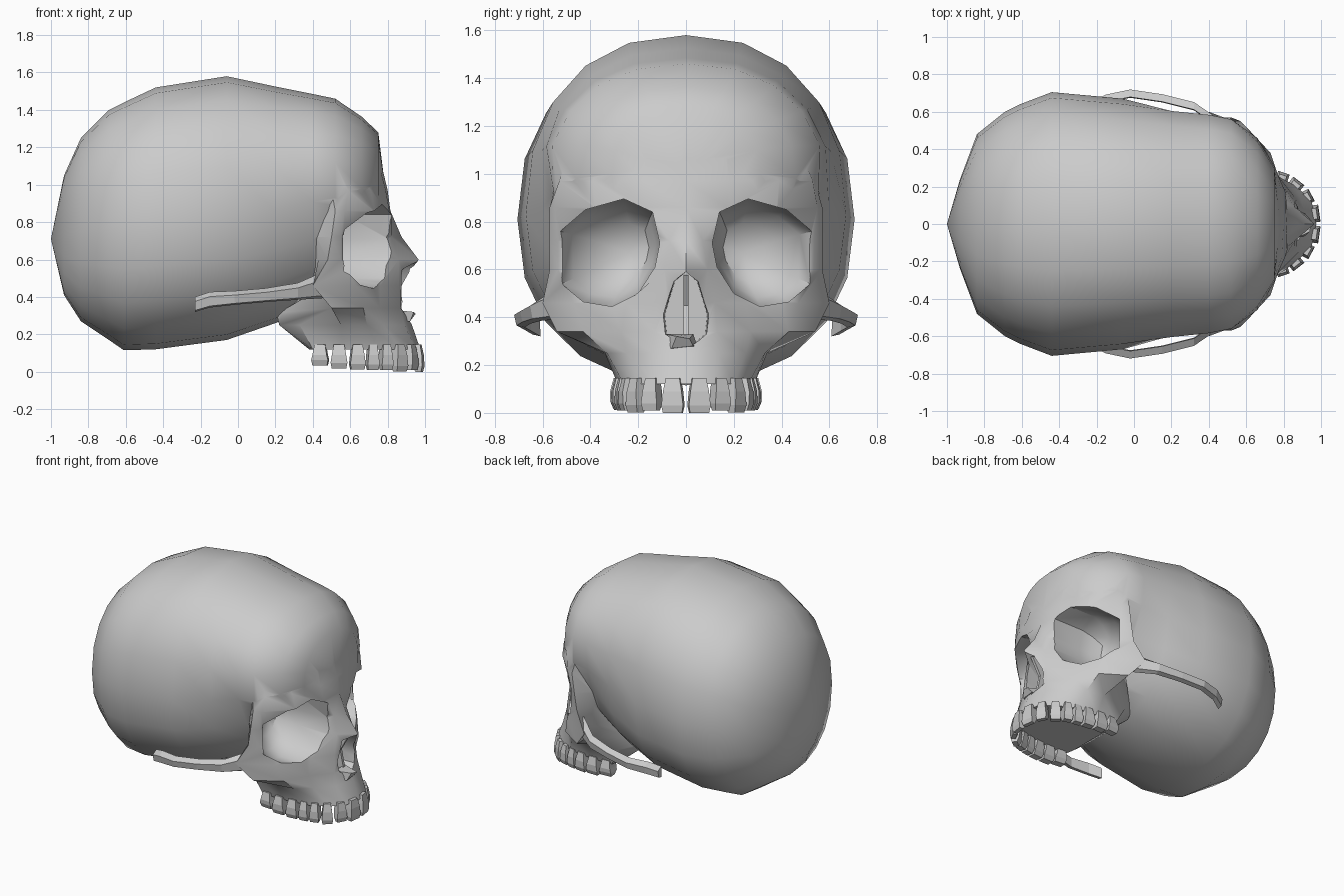
import bpy, bmesh, math
from mathutils import Vector, Matrix

if "Cube" in bpy.data.objects:
    bpy.data.objects.remove(bpy.data.objects["Cube"])


def loft(name, rings):
    """Skin closed rings of equal length; a one-point ring makes a tip."""
    bm = bmesh.new()
    vs = [[bm.verts.new(p) for p in r] for r in rings]
    for a, b in zip(vs, vs[1:]):
        n = max(len(a), len(b))
        for i in range(n):
            j = (i + 1) % n
            if len(a) == 1:
                bm.faces.new((a[0], b[i], b[j]))
            elif len(b) == 1:
                bm.faces.new((a[i], a[j], b[0]))
            else:
                bm.faces.new((a[i], a[j], b[j], b[i]))
    for r in (vs[0], vs[-1]):
        if len(r) > 2:
            bm.faces.new(r)
    bmesh.ops.recalc_face_normals(bm, faces=bm.faces)
    me = bpy.data.meshes.new(name)
    bm.to_mesh(me)
    bm.free()
    ob = bpy.data.objects.new(name, me)
    bpy.context.collection.objects.link(ob)
    return ob


def activate(ob):
    bpy.ops.object.select_all(action='DESELECT')
    ob.select_set(True)
    bpy.context.view_layer.objects.active = ob


def boolean(ob, other, op):
    m = ob.modifiers.new(op.lower(), 'BOOLEAN')
    m.operation, m.object, m.solver = op, other, 'EXACT'
    activate(ob)
    bpy.ops.object.modifier_apply(modifier=m.name)
    bpy.data.objects.remove(other)


# Braincase: x, top, widest height, bottom, half width, temple pinch
stations = [
    (-.93, 1.05, .73, .41, .24, 0), (-.84, 1.25, .75, .27, .48, 0),
    (-.69, 1.40, .78, .17, .60, 0), (-.61, 1.44, .79, .115, .64, 0),
    (-.44, 1.52, .81, .12, .705, 0),
    (-.06, 1.58, .83, .17, .67, 0), (.20, 1.525, .86, .26, .635, .08),
    (.40, 1.485, .91, .34, .61, .19), (.52, 1.46, .93, .50, .585, .19),
    (.66, 1.365, .98, .65, .46, .1), (.75, 1.28, 1.0, .75, .31, 0)]


def section(x, top, mid, bot, w, pinch, n=20):
    pts = []
    for i in range(n):
        a = 2 * math.pi * i / n
        c, s = math.cos(a), math.sin(a)
        y = w * math.copysign(abs(c) ** .88, c)
        z = mid + (top - mid if s > 0 else mid - bot) * math.copysign(abs(s) ** .88, s)
        y *= 1 - pinch * min(1, max(0, (1.18 - .3 * max(0, x) - z) / .35))
        pts.append((x, y, z))
    return pts


skull = loft("cranium", [[(-1, 0, .71)]] + [section(*s) for s in stations] + [[(.785, 0, 1.0)]])

# Face: horizontal half outlines from the midline round the cheek to the back
levels = [
    (1.18, [(.75, 0), (.735, .15), (.65, .32), (.52, .45), (.45, .47), (.3, .4), (.2, .2)]),
    (.97, [(.80, 0), (.79, .18), (.71, .39), (.59, .53), (.50, .54), (.42, .47), (.3, .2)]),
    (.86, [(.815, 0), (.81, .17), (.73, .38), (.57, .55), (.52, .57), (.44, .48), (.3, .2)]),
    (.72, [(.875, 0), (.82, .07), (.75, .18), (.55, .535), (.50, .57), (.42, .47), (.3, .2)]),
    (.60, [(.965, 0), (.86, .09), (.77, .17), (.55, .535), (.48, .57), (.43, .45), (.3, .2)]),
    (.46, [(.90, 0), (.86, .12), (.76, .25), (.63, .47), (.40, .60), (.46, .45), (.3, .2)]),
    (.34, [(.88, 0), (.87, .13), (.76, .27), (.67, .43), (.50, .54), (.50, .42), (.2, .22)]),
    (.25, [(.93, 0), (.89, .14), (.78, .25), (.69, .33), (.55, .34), (.33, .3), (.22, .2)]),
    (.12, [(.975, 0), (.95, .12), (.87, .20), (.75, .26), (.56, .285), (.4, .285), (.38, .18)])]
face = loft("face", [[(x, y, z) for x, y in h] + [(x, -y, z) for x, y in h[:0:-1]]
                     for z, h in levels])
boolean(skull, face, 'UNION')

# Eye sockets: rounded openings narrowing inward
rim = [(.11, .71), (.14, .84), (.26, .895), (.42, .85), (.525, .76),
       (.52, .54), (.43, .465), (.31, .445), (.2, .50), (.13, .61)]
for side in (1, -1):
    rings = []
    for x, k, yc in ((1.1, 1, .31), (.57, 1, .31), (.49, .84, .295), (.42, .55, .265)):
        rings.append([(x, side * (yc + k * (y - .31)), .67 + k * (z - .67)) for y, z in rim])
    boolean(skull, loft("socket_cutter", rings + [[(.38, side * .24, .67)]]), 'DIFFERENCE')

# Nasal opening
hole = [(0, .59), (.055, .55), (.105, .41), (.095, .33), (.04, .29)]
hole += [(-y, z) for y, z in hole[:0:-1]]
boolean(skull, loft("nose_cutter", [[(x, y * k, z) for y, z in hole]
                                    for x, k in ((1.2, 1), (.68, .85))]), 'DIFFERENCE')
activate(skull)
bpy.ops.object.shade_smooth_by_angle(angle=math.radians(40))

# Nasal septum and spine
septum = [(.66, .58), (.90, .575), (.83, .45), (.86, .30), (.66, .28)]
loft("nasal_septum", [[(x, y, z) for x, z in septum] for y in (-.01, .01)])
loft("nasal_spine", [[(.84, -.09, .26), (.84, .05, .27), (.84, .03, .33), (.84, -.09, .33)],
                     [(.92, -.06, .27), (.92, .03, .28), (.95, .015, .31), (.94, -.04, .32)]])

# Cheek arches: x, y, z, half height
arch = [(.48, .52, .47, .075), (.32, .63, .43, .045), (.15, .672, .41, .037),
        (-.02, .697, .395, .037), (-.15, .67, .385, .042), (-.23, .63, .36, .04)]
for side, tag in ((1, "left"), (-1, "right")):
    rings = [[(x, side * (y + dy), z + h * s)
              for dy, s in ((-.022, -1), (.012, -.8), (.022, .4), (-.018, 1))]
             for x, y, z, h in arch]
    loft("cheek_arch_" + tag, rings)

# Teeth: x, y, heading, half width, half depth, bottom
teeth = [(.955, .053, 8, .047, .028, .0), (.918, .139, 28, .038, .028, .010),
         (.857, .199, 52, .038, .032, .002), (.788, .232, 72, .033, .038, .010),
         (.718, .248, 80, .033, .040, .010), (.637, .260, 84, .042, .044, .012),
         (.54, .267, 90, .046, .045, .018), (.44, .263, 95, .046, .044, .033)]
for side, tag in ((1, "left"), (-1, "right")):
    for n, (x, y, ang, w, d, bot) in enumerate(teeth, 1):
        rot = Matrix.Rotation(math.radians(ang), 3, 'Z')
        rings = []
        for z, kw, kd in ((bot, .85, .55), (bot + .03, .98, .9), (.09, .83, 1), (.145, .62, .8)):
            ring = []
            for a, b in ((-1, -1), (1, -1), (1, 1), (-1, 1)):
                lean = .014 * (1 - z / .145)
                p = rot @ Vector((a * d * kd + lean, b * w * kw, 0))
                ring.append((x + p.x, side * (y + p.y), z))
            rings.append(ring)
        loft(f"tooth_{tag}_{n}", rings)
